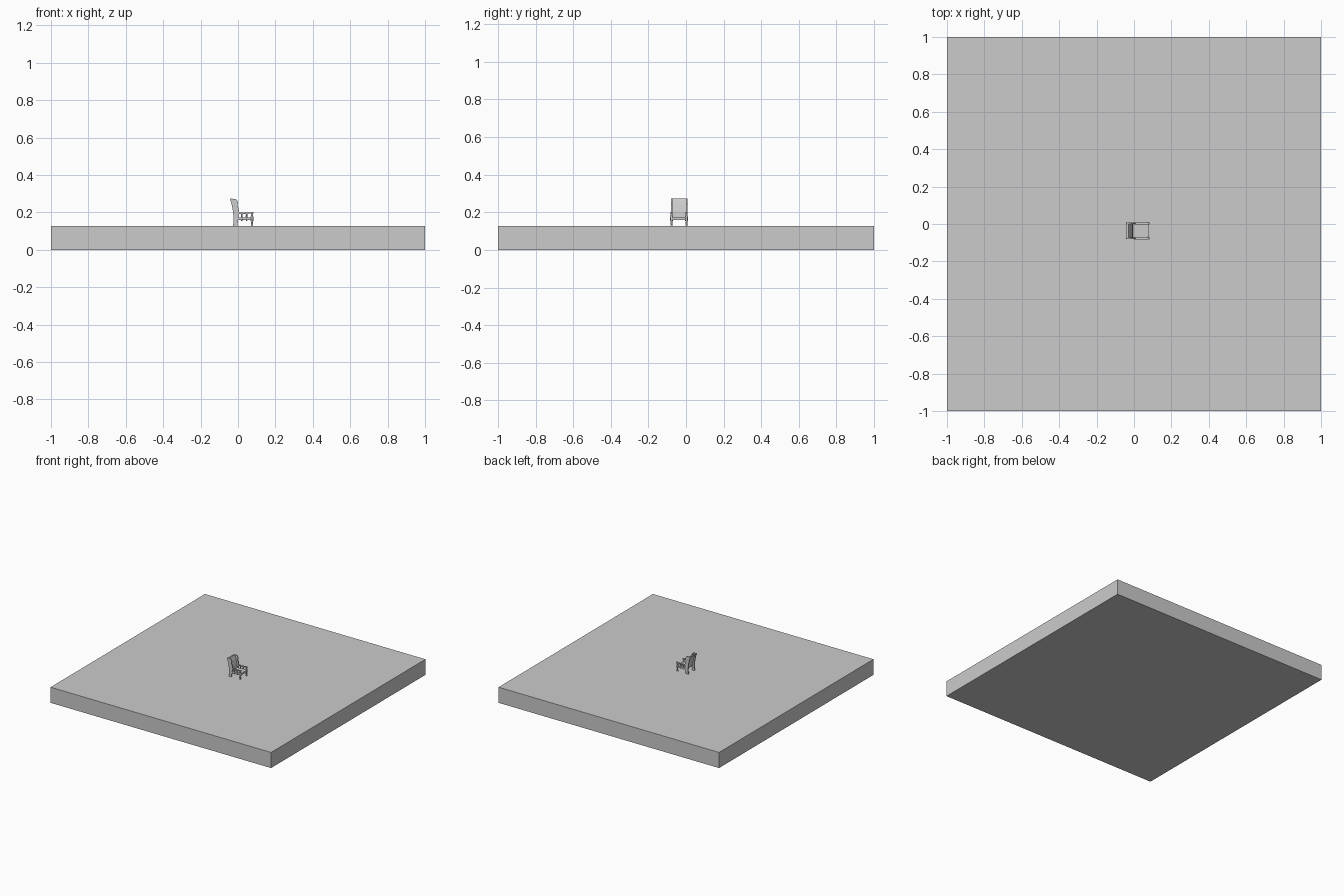
import bpy, bmesh, math

if "Cube" in bpy.data.objects:
    bpy.data.objects.remove(bpy.data.objects["Cube"])

TOP = 0.128                 # upper surface of the base
Y0, Y1 = -0.077, 0.003      # centre lines of the chair's two sides
YC = (Y0 + Y1) / 2


def finish(name, bm):
    bmesh.ops.recalc_face_normals(bm, faces=bm.faces)
    me = bpy.data.meshes.new(name)
    bm.to_mesh(me)
    bm.free()
    ob = bpy.data.objects.new(name, me)
    bpy.context.collection.objects.link(ob)
    return ob


def box(name, x0, x1, y0, y1, z0, z1):
    bm = bmesh.new()
    bmesh.ops.create_cube(bm, size=1)
    for v in bm.verts:
        v.co = ((x0 + x1) / 2 + v.co.x * (x1 - x0),
                (y0 + y1) / 2 + v.co.y * (y1 - y0),
                (z0 + z1) / 2 + v.co.z * (z1 - z0))
    return finish(name, bm)


def plate(name, profile, y0, y1):
    """Side profile in x-z, given thickness along y."""
    bm = bmesh.new()
    f = bm.faces.new([bm.verts.new((x, y0, z)) for x, z in profile])
    r = bmesh.ops.extrude_face_region(bm, geom=[f])
    for v in r["geom"]:
        if isinstance(v, bmesh.types.BMVert):
            v.co.y = y1
    return finish(name, bm)


def turned(name, x, y, profile, n=12):
    """Lathe a radius-height profile around a vertical axis."""
    bm = bmesh.new()
    rings = [[bm.verts.new((x + r * math.cos(2 * math.pi * i / n),
                            y + r * math.sin(2 * math.pi * i / n), z))
              for i in range(n)] for r, z in profile]
    for a, b in zip(rings, rings[1:]):
        for i in range(n):
            j = (i + 1) % n
            f = bm.faces.new((a[i], a[j], b[j], b[i]))
            f.smooth = True
    bm.faces.new(rings[0])
    bm.faces.new(rings[-1])
    return finish(name, bm)


# Square base slab
box("base_slab", -1, 1, -1, 1, 0, TOP)

# Raked wing sides that run down into the back legs
wing = [(-0.027, TOP), (-0.003, TOP), (-0.001, 0.150), (0.004, 0.172), (0.007, 0.200),
        (0.003, 0.222), (-0.003, 0.238), (0.000, 0.252), (-0.005, 0.266), (-0.014, 0.273),
        (-0.028, 0.271), (-0.041, 0.274), (-0.043, 0.268), (-0.036, 0.250),
        (-0.029, 0.220), (-0.025, 0.185), (-0.023, 0.155)]
leg = [(0.006, TOP), (0.006, 0.132), (0.0035, 0.136), (0.006, 0.143), (0.004, 0.150),
       (0.007, 0.155), (0.007, 0.178), (0.0045, 0.182), (0.0065, 0.188), (0.004, 0.197)]
spindle = [(0.003, 0.155), (0.005, 0.162), (0.003, 0.170), (0.005, 0.178), (0.003, 0.197)]

for side, y in (("front", Y0), ("rear", Y1)):
    plate(side + "_wing", wing, y - 0.004, y + 0.004)
    turned(side + "_turned_leg", 0.075, y, leg)
    for x in (0.020, 0.046):
        turned(side + "_arm_spindle", x, y, spindle, 8)
    # Arm rest with a rolled end
    plate(side + "_arm", [(0.0, 0.193), (0.030, 0.191), (0.060, 0.194), (0.080, 0.193),
                          (0.084, 0.197), (0.081, 0.202), (0.060, 0.200),
                          (0.030, 0.198), (0.0, 0.201)], y - 0.005, y + 0.005)
    box(side + "_seat_rail", -0.015, 0.075, y - 0.003, y + 0.003, 0.160, 0.172)

# Sloping back panel and crest rail
plate("back_panel", [(-0.010, 0.165), (-0.004, 0.165), (-0.008, 0.205), (-0.017, 0.240),
                     (-0.029, 0.270), (-0.037, 0.270), (-0.025, 0.240), (-0.015, 0.205)],
      Y0, Y1)
plate("crest_rail", [(-0.038, 0.262), (-0.028, 0.262), (-0.030, 0.273), (-0.039, 0.273)], Y0, Y1)

# Seat and front apron
box("seat", -0.012, 0.078, Y0, Y1, 0.168, 0.174)
box("front_apron", 0.071, 0.078, Y0, Y1, 0.158, 0.172)
